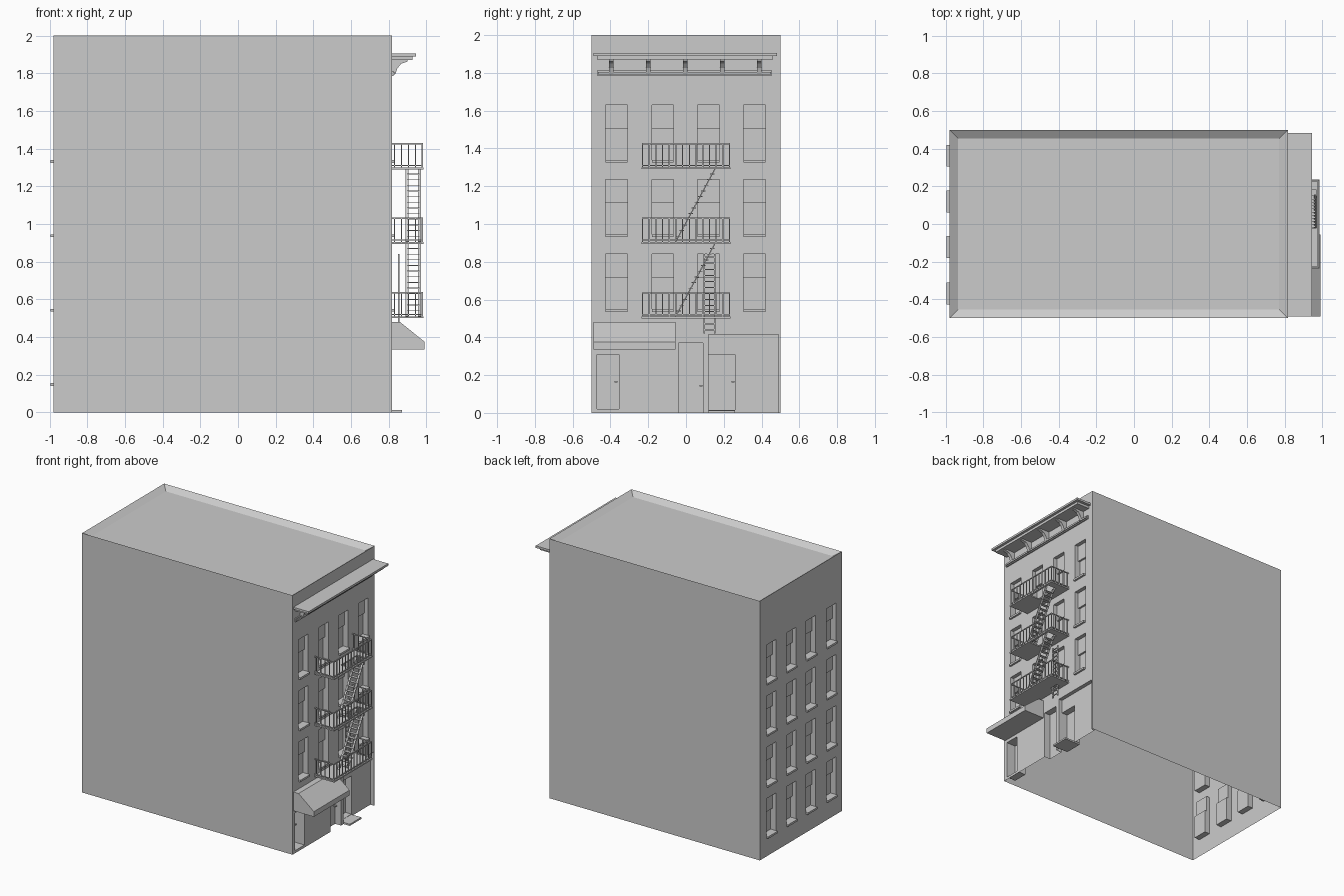
import bpy, bmesh
from mathutils import Vector, Matrix

cube = bpy.data.objects.get("Cube")
if cube:
    bpy.data.objects.remove(cube)

grey = bpy.data.materials.new("plain_grey")
grey.use_nodes = True
grey.diffuse_color = (0.6, 0.6, 0.6, 1)
grey.node_tree.nodes["Principled BSDF"].inputs["Base Color"].default_value = (0.6, 0.6, 0.6, 1)

FRONT, BACK, HALF, TOP = 0.816, -0.98, 0.5, 2.0
COLUMNS = (-0.368, -0.123, 0.12, 0.362)
ROWS = (0.14, 0.535, 0.93, 1.325)
WIN = 0.058                                  # half window width


def finish(name, bm):
    mesh = bpy.data.meshes.new(name)
    bm.to_mesh(mesh)
    bm.free()
    mesh.materials.append(grey)
    obj = bpy.data.objects.new(name, mesh)
    bpy.context.collection.objects.link(obj)
    return obj


def box(bm, x0, x1, y0, y1, z0, z1):
    size = Matrix.Diagonal((x1 - x0, y1 - y0, z1 - z0, 1))
    centre = Matrix.Translation(((x0 + x1) / 2, (y0 + y1) / 2, (z0 + z1) / 2))
    bmesh.ops.create_cube(bm, size=1, matrix=centre @ size)


def bar(bm, a, b, w, h):
    """Straight bar of section w by h from a to b."""
    a, b = Vector(a), Vector(b)
    turn = (b - a).to_track_quat('Z', 'X').to_matrix().to_4x4()
    size = Matrix.Diagonal((w, h, (b - a).length, 1))
    bmesh.ops.create_cube(bm, size=1, matrix=Matrix.Translation((a + b) / 2) @ turn @ size)


def extrude_profile(bm, points, y0, y1):
    """Prism along y from an x, z outline."""
    face = bm.faces.new([bm.verts.new((x, y0, z)) for x, z in points])
    new = bmesh.ops.extrude_face_region(bm, geom=[face])["geom"]
    bmesh.ops.translate(bm, vec=(0, y1 - y0, 0), verts=[v for v in new if isinstance(v, bmesh.types.BMVert)])
    bmesh.ops.recalc_face_normals(bm, faces=bm.faces)


def relief_wall(name, x, out, recesses):
    """Wall across y and z with rectangular recesses (y0, y1, z0, z1, depth)."""
    ys = sorted({-HALF, HALF} | {v for r in recesses for v in r[:2]})
    zs = sorted({0, TOP} | {v for r in recesses for v in r[2:4]})
    bm = bmesh.new()

    def quad(*pts):
        bm.faces.new([bm.verts.new((x - out * d, y, z)) for d, y, z in pts])

    def depth(i, j):
        if not (0 <= i < len(ys) - 1 and 0 <= j < len(zs) - 1):
            return None
        y, z = (ys[i] + ys[i + 1]) / 2, (zs[j] + zs[j + 1]) / 2
        hits = [r[4] for r in recesses if r[0] < y < r[1] and r[2] < z < r[3]]
        return hits[-1] if hits else 0

    for i in range(len(ys) - 1):
        for j in range(len(zs) - 1):
            y0, y1, z0, z1 = ys[i], ys[i + 1], zs[j], zs[j + 1]
            d, beside, above = depth(i, j), depth(i + 1, j), depth(i, j + 1)
            quad((d, y0, z0), (d, y1, z0), (d, y1, z1), (d, y0, z1))
            if beside not in (None, d):
                quad((d, y1, z0), (beside, y1, z0), (beside, y1, z1), (d, y1, z1))
            if above not in (None, d):
                quad((d, y0, z1), (d, y1, z1), (above, y1, z1), (above, y0, z1))
    bmesh.ops.remove_doubles(bm, verts=bm.verts, dist=1e-5)
    bmesh.ops.recalc_face_normals(bm, faces=bm.faces)
    if max(bm.faces, key=lambda f: f.calc_area()).normal.x * out < 0:
        bmesh.ops.reverse_faces(bm, faces=bm.faces)
    return finish(name, bm)


def windows(rows):
    """Lower and upper sash recesses for every window."""
    cells = []
    for z in rows:
        for y in COLUMNS:
            cells.append((y - WIN, y + WIN, z, z + 0.18, 0.045))
            cells.append((y - WIN, y + WIN, z + 0.18, z + 0.305, 0.03))
    return cells


def sills(name, x, out, rows):
    bm = bmesh.new()
    for z in rows:
        for y in COLUMNS:
            a, b = sorted((x - out * 0.045, x + out * 0.015))
            box(bm, a, b, y - WIN, y + WIN, z, z + 0.015)
    finish(name, bm)


# Side walls and sunken roof, open underneath
bm = bmesh.new()
box(bm, BACK, FRONT, -HALF, HALF, 0, TOP)
bmesh.ops.delete(bm, geom=[f for f in bm.faces if abs(f.normal.x) > 0.5 or f.normal.z < -0.5], context='FACES')
roof = [f for f in bm.faces if f.normal.z > 0.5]
bmesh.ops.inset_individual(bm, faces=roof, thickness=0.065, depth=-0.03)
finish("side_walls_and_roof", bm)

# Street wall with windows and shop openings, and rear wall
shop = [(-0.47, -0.355, 0.02, 0.31, 0.08),
        (-0.04, 0.09, 0, 0.37, 0.05),
        (0.12, 0.49, 0, 0.415, 0.03),
        (0.12, 0.26, 0.015, 0.31, 0.08)]
relief_wall("street_wall", FRONT, 1, windows(ROWS[1:]) + shop)
relief_wall("rear_wall", BACK, -1, windows(ROWS))
sills("street_sills", FRONT, 1, ROWS[1:])
sills("rear_sills", BACK, -1, ROWS)

# Door handles and doorstep
bm = bmesh.new()
for y, z, d in ((-0.37, 0.165, 0.08), (0.248, 0.165, 0.08), (0.08, 0.143, 0.05)):
    box(bm, FRONT - d, FRONT - d + 0.015, y - 0.008, y + 0.008, z - 0.004, z + 0.004)
finish("door_handles", bm)
bm = bmesh.new()
box(bm, FRONT - 0.08, 0.87, 0.12, 0.26, 0, 0.013)
finish("doorstep", bm)

# Awning
bm = bmesh.new()
extrude_profile(bm, [(FRONT, 0.335), (0.99, 0.335), (0.99, 0.375), (0.86, 0.48), (FRONT, 0.48)], -0.49, -0.055)
finish("awning", bm)

# Cornice slabs, lower moulding and brackets
bm = bmesh.new()
box(bm, FRONT, 0.945, -0.49, 0.482, 1.889, 1.905)
box(bm, FRONT, 0.925, -0.47, 0.46, 1.87, 1.889)
box(bm, FRONT, 0.826, -0.47, 0.455, 1.785, 1.812)
box(bm, FRONT, 0.834, -0.465, 0.45, 1.792, 1.805)
finish("cornice", bm)
bm = bmesh.new()
bracket = [(FRONT, 1.79), (0.835, 1.795), (0.845, 1.825), (0.865, 1.85), (0.9, 1.862), (0.9, 1.87), (FRONT, 1.87)]
for y in (-0.395, -0.2, -0.003, 0.193, 0.388):
    extrude_profile(bm, bracket, y - 0.012, y + 0.012)
finish("cornice_brackets", bm)

# Fire escape landings with railings
LEVELS = (0.5, 0.895, 1.29)
OUT, END = 0.978, 0.23
for n, z in enumerate(LEVELS):
    bm = bmesh.new()
    hole = (0.89, 0.968, -0.02, 0.18) if n else (0.84, 0.87, 0.09, 0.16)
    box(bm, FRONT, 0.985, -0.235, hole[2], z, z + 0.01)
    box(bm, FRONT, 0.985, hole[3], 0.235, z, z + 0.01)
    box(bm, FRONT, hole[0], hole[2], hole[3], z, z + 0.01)
    box(bm, hole[1], 0.985, hole[2], hole[3], z, z + 0.01)
    finish("landing", bm)
    bm = bmesh.new()
    for h in (0.02, 0.135):
        bar(bm, (OUT, -END, z + h), (OUT, END, z + h), 0.007, 0.007)
        for y in (-END, END):
            bar(bm, (FRONT, y, z + h), (OUT, y, z + h), 0.007, 0.007)
    for k in range(14):
        y = -END + 2 * END * k / 13
        bar(bm, (OUT, y, z), (OUT, y, z + 0.135), 0.006, 0.006)
    for x in (0.83, 0.867, 0.904, 0.941):
        for y in (-END, END):
            bar(bm, (x, y, z), (x, y, z + 0.135), 0.006, 0.006)
    finish("landing_railing", bm)

# Sloped stairs between landings
for low, high in zip(LEVELS, LEVELS[1:]):
    bm = bmesh.new()
    a, b = Vector((0, -0.055, low + 0.01)), Vector((0, 0.155, high + 0.005))
    for x in (0.897, 0.963):
        bar(bm, a + Vector((x, 0, 0)), b + Vector((x, 0, 0)), 0.006, 0.016)
    for k in range(1, 13):
        p = a.lerp(b, k / 13)
        box(bm, 0.897, 0.963, p.y - 0.012, p.y + 0.012, p.z - 0.002, p.z + 0.002)
    finish("stairs", bm)

# Drop ladder
bm = bmesh.new()
for y in (0.097, 0.153):
    bar(bm, (0.852, y, 0.42), (0.852, y, 0.84), 0.008, 0.008)
for k in range(13):
    z = 0.44 + k * 0.032
    bar(bm, (0.852, 0.097, z), (0.852, 0.153, z), 0.006, 0.006)
finish("drop_ladder", bm)
